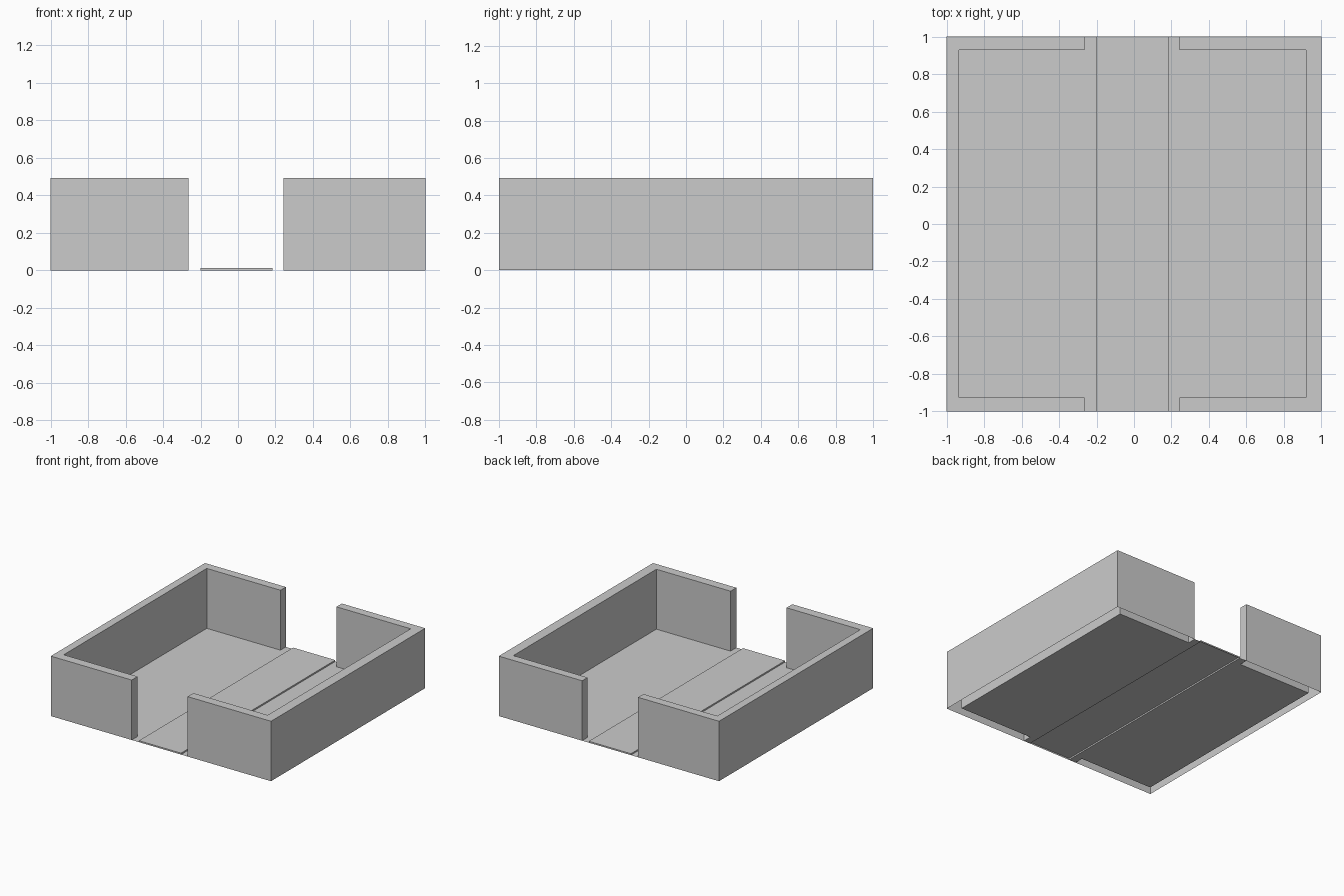
import bpy, bmesh

if "Cube" in bpy.data.objects:
    bpy.data.objects.remove(bpy.data.objects["Cube"])

WALL_H = 0.492
STRIP_H = 0.012


def prism(name, outline, height):
    """Outline raised to a capped shell with an open underside; height 0 gives a flat sheet."""
    area = sum(a[0] * b[1] - b[0] * a[1]
               for a, b in zip(outline, outline[1:] + outline[:1]))
    if area < 0:
        outline = outline[::-1]
    bm = bmesh.new()
    top = [bm.verts.new((x, y, height)) for x, y in outline]
    bm.faces.new(top)
    if height > 0:
        low = [bm.verts.new((x, y, 0)) for x, y in outline]
        n = len(outline)
        for i in range(n):
            j = (i + 1) % n
            bm.faces.new((low[i], low[j], top[j], top[i]))
    mesh = bpy.data.meshes.new(name)
    bm.to_mesh(mesh)
    bm.free()
    obj = bpy.data.objects.new(name, mesh)
    bpy.context.collection.objects.link(obj)
    return obj


Y_BACK, Y_FRONT = 0.93, -0.925   # inner faces of the end walls

# side, outer x, inner wall x, doorway end x, centre strip edge x
for side, outer, inner, end, strip in (("left", -1, -0.935, -0.265, -0.2),
                                       ("right", 1, 0.917, 0.243, 0.183)):
    # C-shaped hollow wall
    prism(side + "_wall", [(end, 1), (outer, 1), (outer, -1), (end, -1),
                           (end, Y_FRONT), (inner, Y_FRONT),
                           (inner, Y_BACK), (end, Y_BACK)], WALL_H)
    # flat floor sheet reaching out through both doorways
    prism(side + "_floor", [(strip, 1), (end, 1), (end, Y_BACK), (inner, Y_BACK),
                            (inner, Y_FRONT), (end, Y_FRONT),
                            (end, -1), (strip, -1)], 0)

# raised path running front to back
prism("centre_path", [(-0.2, -1), (0.183, -1), (0.183, 1), (-0.2, 1)], STRIP_H)
